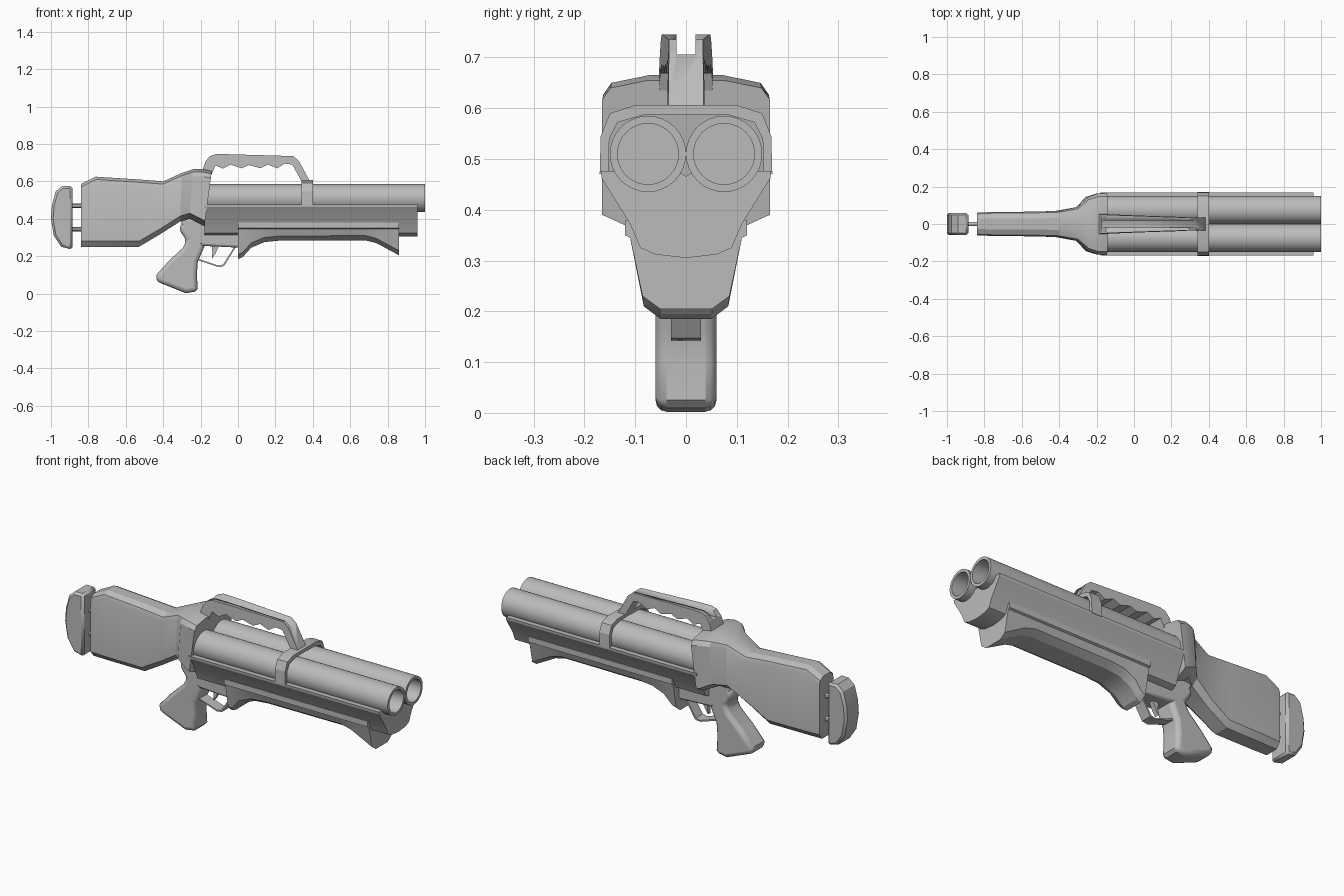
import bpy, bmesh, math

if "Cube" in bpy.data.objects:
    bpy.data.objects.remove(bpy.data.objects["Cube"])

grey = bpy.data.materials.new("plain grey")
grey.diffuse_color = (0.5, 0.5, 0.5, 1)
grey.use_nodes = True
grey.node_tree.nodes["Principled BSDF"].inputs["Base Color"].default_value = grey.diffuse_color


def finish(bm, name, smooth=30, bevel=0, segments=2):
    bmesh.ops.recalc_face_normals(bm, faces=bm.faces)
    me = bpy.data.meshes.new(name)
    bm.to_mesh(me)
    bm.free()
    ob = bpy.data.objects.new(name, me)
    bpy.context.collection.objects.link(ob)
    me.materials.append(grey)
    if bevel:
        m = ob.modifiers.new("bevel", "BEVEL")
        m.width, m.segments, m.angle_limit = bevel, segments, math.radians(50)
    bpy.ops.object.select_all(action='DESELECT')
    bpy.context.view_layer.objects.active = ob
    ob.select_set(True)
    bpy.ops.object.shade_smooth_by_angle(angle=math.radians(smooth))
    return ob


def loft(name, rings, closed=False, **kw):
    """Skin a row of equal-length rings; cap the ends unless closed."""
    bm = bmesh.new()
    vs = [[bm.verts.new(p) for p in r] for r in rings]
    n = len(rings[0])
    pairs = list(zip(vs, vs[1:] + vs[:1])) if closed else list(zip(vs, vs[1:]))
    for a, b in pairs:
        for i in range(n):
            j = (i + 1) % n
            bm.faces.new((a[i], a[j], b[j], b[i]))
    if not closed:
        bm.faces.new(vs[0])
        bm.faces.new(vs[-1])
    return finish(bm, name, **kw)


def plate(name, outline, width, **kw):
    """Side outline (x, z) given a half width, which may depend on x and z."""
    w = width if callable(width) else lambda x, z: width
    return loft(name, [[(x, s * w(x, z), z) for x, z in outline] for s in (-1, 1)], **kw)


def both(half):
    """Mirror a half section (y, z) across y = 0."""
    return half + [(-y, z) for y, z in reversed(half) if abs(y) > 1e-6]


def circle(x, y, z, r, n=32):
    return [(x, y + r * math.cos(2 * math.pi * i / n), z + r * math.sin(2 * math.pi * i / n))
            for i in range(n)]


# Twin open barrels
for side, y in (("left", 0.075), ("right", -0.075)):
    loft(side + "_barrel", [circle(x, y, 0.51, r) for x, r in
                            ((-0.17, 0.075), (1, 0.075), (1, 0.06), (-0.12, 0.06))])

# Cradle under the barrels, with a trough for each
trough = [(0.075 + 0.068 * math.cos(math.radians(a)), 0.51 + 0.068 * math.sin(math.radians(a)))
          for a in (-150, -120, -90, -60, -30)]
cradle = both([(0, 0.466)] + trough + [(0.168, 0.476), (0.166, 0.462), (0.11, 0.372),
                                      (0.09, 0.325), (0.06, 0.312), (0, 0.305)])
loft("barrel_cradle", [[(x, y, z) for y, z in cradle] for x in (-0.18, 0.96)], smooth=20)

# Strap over the barrels
outer = [(0.17, 0.47), (0.168, 0.545), (0.15, 0.59), (0.1, 0.606)]
inner = [(0.153, 0.47), (0.151, 0.54), (0.135, 0.572), (0.08, 0.588)]
arch = both(outer) + [(-y, z) for y, z in both(inner)]
loft("barrel_strap", [[(x, y, z) for y, z in arch] for x in (0.34, 0.4)], smooth=20)

# Fore grip: bottom height varies along its length
rings = []
for x, zb in ((0, 0.185), (0.025, 0.195), (0.07, 0.245), (0.14, 0.275), (0.22, 0.283),
              (0.68, 0.285), (0.74, 0.27), (0.86, 0.205)):
    wb = 0.085 + 0.12 * (zb - 0.2)
    rings.append([(x, y, z) for y, z in both(
        [(0.12, 0.38), (0.12, 0.35), (0.11, 0.345), (wb, zb + 0.025), (wb * 0.6, zb)])])
loft("fore_grip", rings, smooth=25)

# Stock flaring into the receiver: top x, bottom x, top z, bottom z, half width
rings = []
for xt, xb, zt, zb, w in ((-0.84, -0.84, 0.585, 0.25, 0.06), (-0.76, -0.76, 0.625, 0.25, 0.064),
                          (-0.53, -0.53, 0.61, 0.25, 0.066), (-0.4, -0.42, 0.6, 0.315, 0.07),
                          (-0.3, -0.31, 0.645, 0.385, 0.09), (-0.24, -0.26, 0.665, 0.4, 0.145),
                          (-0.19, -0.2, 0.665, 0.37, 0.163), (-0.14, -0.18, 0.655, 0.36, 0.165)):
    sec = both([(0.45 * w, zt), (0.9 * w, zt - 0.015), (w, zt - 0.038),
                (w, zb + 0.03), (0.6 * w, zb)])
    rings.append([(xb + (xt - xb) * (z - zb) / (zt - zb), y, z) for y, z in sec])
loft("stock_and_receiver", rings, smooth=25)

# Butt pad on two rods
plate("butt_pad", [(-0.885, 0.575), (-0.94, 0.575), (-0.975, 0.545), (-0.995, 0.47), (-1, 0.4),
                   (-0.985, 0.31), (-0.945, 0.25), (-0.885, 0.235)], 0.06, bevel=0.012, segments=1)
for name, z in (("upper_rod", 0.47), ("lower_rod", 0.345)):
    loft(name, [circle(x, 0, z, 0.012, 12) for x in (-0.9, -0.82)])

# Lower receiver and pistol grip
plate("lower_receiver", [(-0.31, 0.4), (-0.27, 0.29), (-0.19, 0.255), (0.02, 0.245),
                         (0.02, 0.33), (-0.16, 0.4)], 0.06, bevel=0.012)
plate("pistol_grip", [(-0.3, 0.385), (-0.19, 0.36), (-0.18, 0.25), (-0.215, 0.17), (-0.22, 0.1),
                      (-0.215, 0.025), (-0.23, 0.01), (-0.28, 0.002), (-0.437, 0.065),
                      (-0.437, 0.1), (-0.37, 0.175), (-0.295, 0.245), (-0.275, 0.285),
                      (-0.315, 0.34)], 0.06, bevel=0.022, segments=3)

# Trigger guard and trigger
plate("trigger_guard", [(-0.22, 0.18), (-0.105, 0.142), (-0.075, 0.147), (-0.01, 0.25),
                        (-0.02, 0.25), (-0.08, 0.155), (-0.105, 0.15), (-0.22, 0.188)], 0.03)
plate("trigger", [(-0.14, 0.26), (-0.1, 0.26), (-0.12, 0.215), (-0.14, 0.185), (-0.137, 0.22)], 0.012)

# Carrying handle, tapering forward, with a sighting groove along the top
handle = plate("carrying_handle",
               [(-0.2, 0.63), (-0.175, 0.705), (-0.15, 0.735), (-0.12, 0.745), (-0.05, 0.745),
                (0.295, 0.735), (0.325, 0.71), (0.385, 0.6), (0.34, 0.6), (0.29, 0.69),
                (0.25, 0.695), (0.21, 0.67), (0.16, 0.69), (0.12, 0.67), (0.06, 0.687),
                (0.02, 0.67), (-0.04, 0.69), (-0.08, 0.668), (-0.12, 0.685), (-0.145, 0.63)],
               lambda x, z: 0.055 - 0.035 * (x + 0.2) - 0.04 * max(0, z - 0.64), smooth=20)
cutter = plate("groove_cutter", [(-0.3, 0.706), (0.4, 0.706), (0.4, 0.8), (-0.3, 0.8)], 0.019)
cutter.hide_render = True
cutter.hide_set(True)
cut = handle.modifiers.new("groove", "BOOLEAN")
cut.operation, cut.object, cut.solver = 'DIFFERENCE', cutter, 'EXACT'
